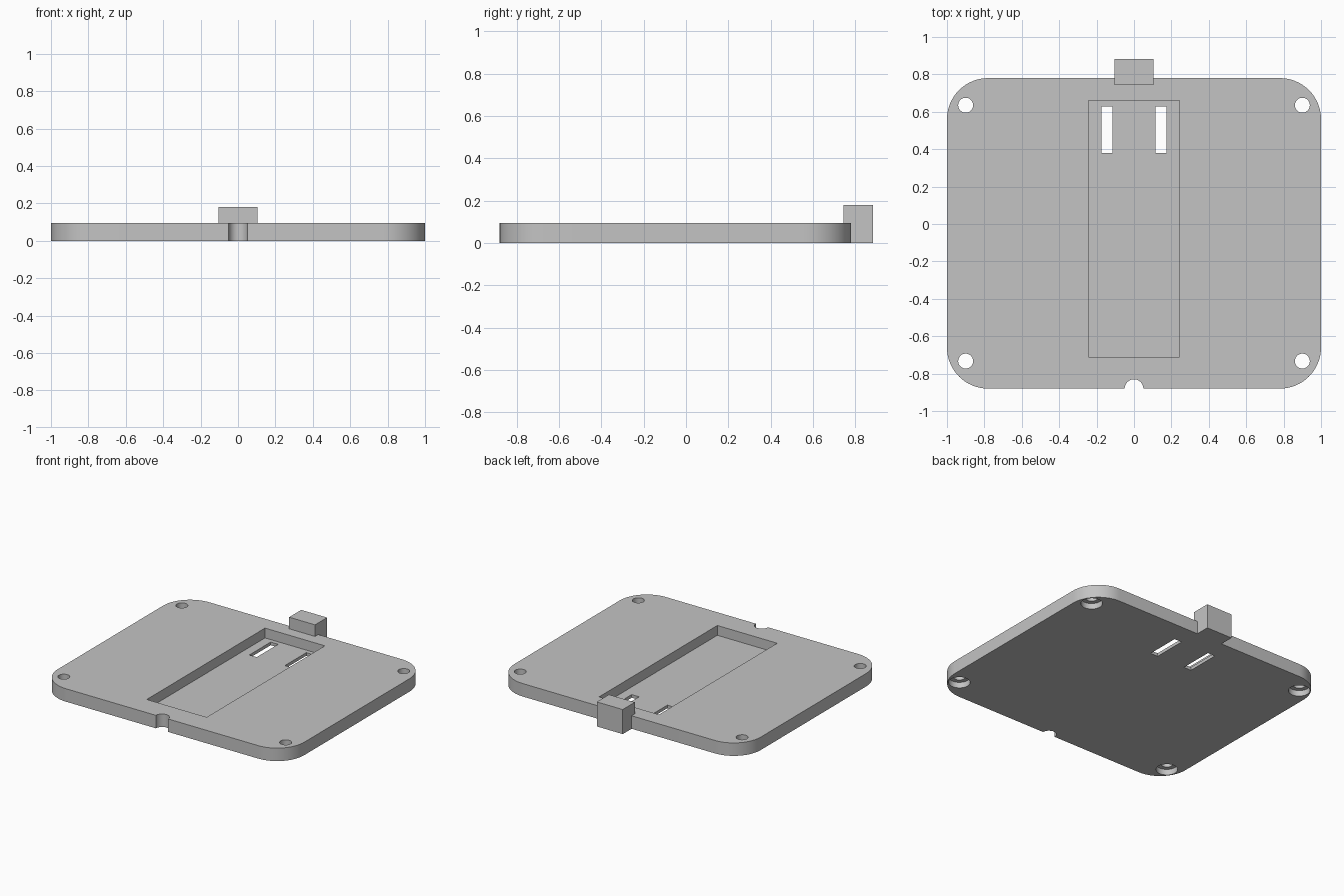
import bpy
import bmesh
from math import radians, cos, sin

if "Cube" in bpy.data.objects:
    bpy.data.objects.remove(bpy.data.objects["Cube"], do_unlink=True)

grey = bpy.data.materials.new("plain_grey")
grey.use_nodes = True
colour = (0.55, 0.55, 0.55, 1)
grey.diffuse_color = colour
grey.node_tree.nodes["Principled BSDF"].inputs["Base Color"].default_value = colour

THICK = 0.095
FRONT, BACK = -0.88, 0.78


def prism(name, outline, z0, z1):
    """Extrude a flat outline from z0 to z1."""
    bm = bmesh.new()
    face = bm.faces.new([bm.verts.new((x, y, z0)) for x, y in outline])
    top = bmesh.ops.extrude_face_region(bm, geom=[face])["geom"]
    bmesh.ops.translate(bm, vec=(0, 0, z1 - z0),
                        verts=[v for v in top if isinstance(v, bmesh.types.BMVert)])
    bmesh.ops.recalc_face_normals(bm, faces=bm.faces)
    mesh = bpy.data.meshes.new(name)
    bm.to_mesh(mesh)
    bm.free()
    mesh.materials.append(grey)
    obj = bpy.data.objects.new(name, mesh)
    bpy.context.collection.objects.link(obj)
    return obj


def arc(cx, cy, r, start, sweep, steps):
    return [(cx + r * cos(radians(start + sweep * i / steps)),
             cy + r * sin(radians(start + sweep * i / steps)))
            for i in range(steps + 1)]


def rect(x0, x1, y0, y1):
    return [(x0, y0), (x1, y0), (x1, y1), (x0, y1)]


def circle(cx, cy, r):
    return arc(cx, cy, r, 0, 360, 32)[:-1]


def combine(target, other, operation):
    """Apply a boolean and remove the helper object."""
    mod = target.modifiers.new("shape", "BOOLEAN")
    mod.operation = operation
    mod.solver = "EXACT"
    mod.object = other
    bpy.context.view_layer.objects.active = target
    bpy.ops.object.modifier_apply(modifier=mod.name)
    bpy.data.objects.remove(other, do_unlink=True)


# Rounded plate
R = 0.22
corners = [(1 - R, BACK - R), (R - 1, BACK - R), (R - 1, FRONT + R), (1 - R, FRONT + R)]
outline = []
for i, (cx, cy) in enumerate(corners):
    outline += arc(cx, cy, R, 90 * i, 90, 16)
plate = prism("base_plate", outline, 0, THICK)

# Rear block
combine(plate, prism("rear_block", rect(-0.105, 0.105, 0.743, 0.883), 0, 0.18), "UNION")

# Long pocket and front notch
cuts = [(rect(-0.243, 0.243, -0.71, 0.66), 0.023, 0.3),
        (circle(0, FRONT, 0.05), -0.1, 0.3)]

# Slots, corner holes and their counterbores below
for side in (-1, 1):
    x = side * 0.1445
    cuts.append((rect(x - 0.03, x + 0.03, 0.38, 0.628), -0.1, 0.3))
    for y in (0.635, -0.733):
        cuts.append((circle(side * 0.9, y, 0.04), -0.1, 0.3))
        cuts.append((circle(side * 0.9, y, 0.072), -0.1, 0.042))

for shape, z0, z1 in cuts:
    combine(plate, prism("cutter", shape, z0, z1), "DIFFERENCE")

# Smooth the rounded walls, keep edges sharp
bpy.ops.object.select_all(action="DESELECT")
plate.select_set(True)
bpy.context.view_layer.objects.active = plate
bpy.ops.object.shade_smooth_by_angle(angle=radians(30))
